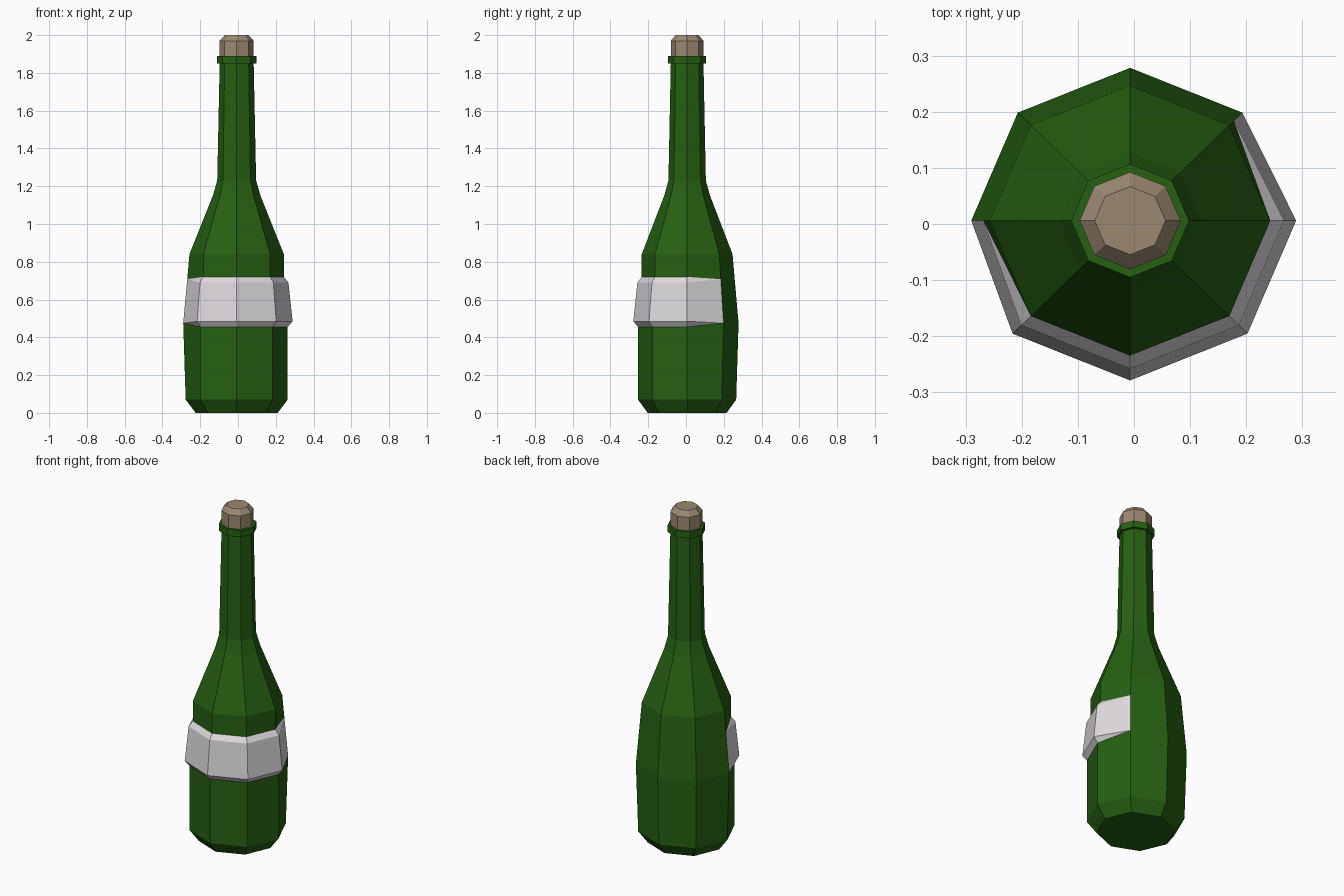
import bpy, bmesh, math

if "Cube" in bpy.data.objects:
    bpy.data.objects.remove(bpy.data.objects["Cube"])

SIDES = 8
CX, CY = -0.007, 0.006      # bottle axis (the label shifts the bounds)
SQUASH = 0.962              # slightly narrower front to back


def material(name, rgb):
    m = bpy.data.materials.new(name)
    m.diffuse_color = (*rgb, 1)
    m.use_nodes = True
    m.node_tree.nodes["Principled BSDF"].inputs["Base Color"].default_value = m.diffuse_color
    return m


green = material("green_glass", (0.019, 0.118, 0.006))
paper = material("label_paper", (0.73, 0.70, 0.73))
tan = material("cork_tan", (0.33, 0.25, 0.165))


def lathe(name, profile_for, mats, rule=lambda col, row: 0):
    """Spin a (radius, z) profile around the axis; the profile may vary by column."""
    bm = bmesh.new()
    cols = []
    for i in range(SIDES):
        a = i * 2 * math.pi / SIDES
        cols.append([bm.verts.new((CX + r * math.cos(a), CY + SQUASH * r * math.sin(a), z))
                     for r, z in profile_for(i)])
    for i in range(SIDES):
        a, b = cols[i], cols[(i + 1) % SIDES]
        for k in range(len(a) - 1):
            f = bm.faces.new((a[k], b[k], b[k + 1], a[k + 1]))
            f.material_index = rule(i, k)
    bm.faces.new([c[0] for c in reversed(cols)])
    bm.faces.new([c[-1] for c in cols])
    bmesh.ops.remove_doubles(bm, verts=bm.verts, dist=0.0005)
    bmesh.ops.recalc_face_normals(bm, faces=bm.faces)
    me = bpy.data.meshes.new(name)
    bm.to_mesh(me)
    bm.free()
    for m in mats:
        me.materials.append(m)
    ob = bpy.data.objects.new(name, me)
    bpy.context.collection.objects.link(ob)
    return ob


# Bottle: the label is a raised band on the front and right columns
BASE = [(0.217, 0), (0.27, 0.07)]
RAISED = [(0.27, 0.455), (0.296, 0.485), (0.274, 0.69), (0.25, 0.72)]
PLAIN = [(0.283, 0.475), (0.283, 0.475), (0.2617, 0.708), (0.2617, 0.708)]
UPPER = [(0.25, 0.84), (0.126, 1.15), (0.103, 1.23), (0.09, 1.85),
         (0.105, 1.85), (0.105, 1.89), (0.088, 1.89)]


def bottle_profile(col):
    return BASE + (RAISED if col in (5, 6, 7, 0) else PLAIN) + UPPER


def label_rule(col, row):
    return 1 if col in (4, 5, 6, 7, 0) and 2 <= row <= 4 else 0


lathe("bottle", bottle_profile, [green, paper], label_rule)

# Cork with a bevelled top
lathe("cork", lambda col: [(0.09, 1.88), (0.09, 1.97), (0.063, 2.0)], [tan])
